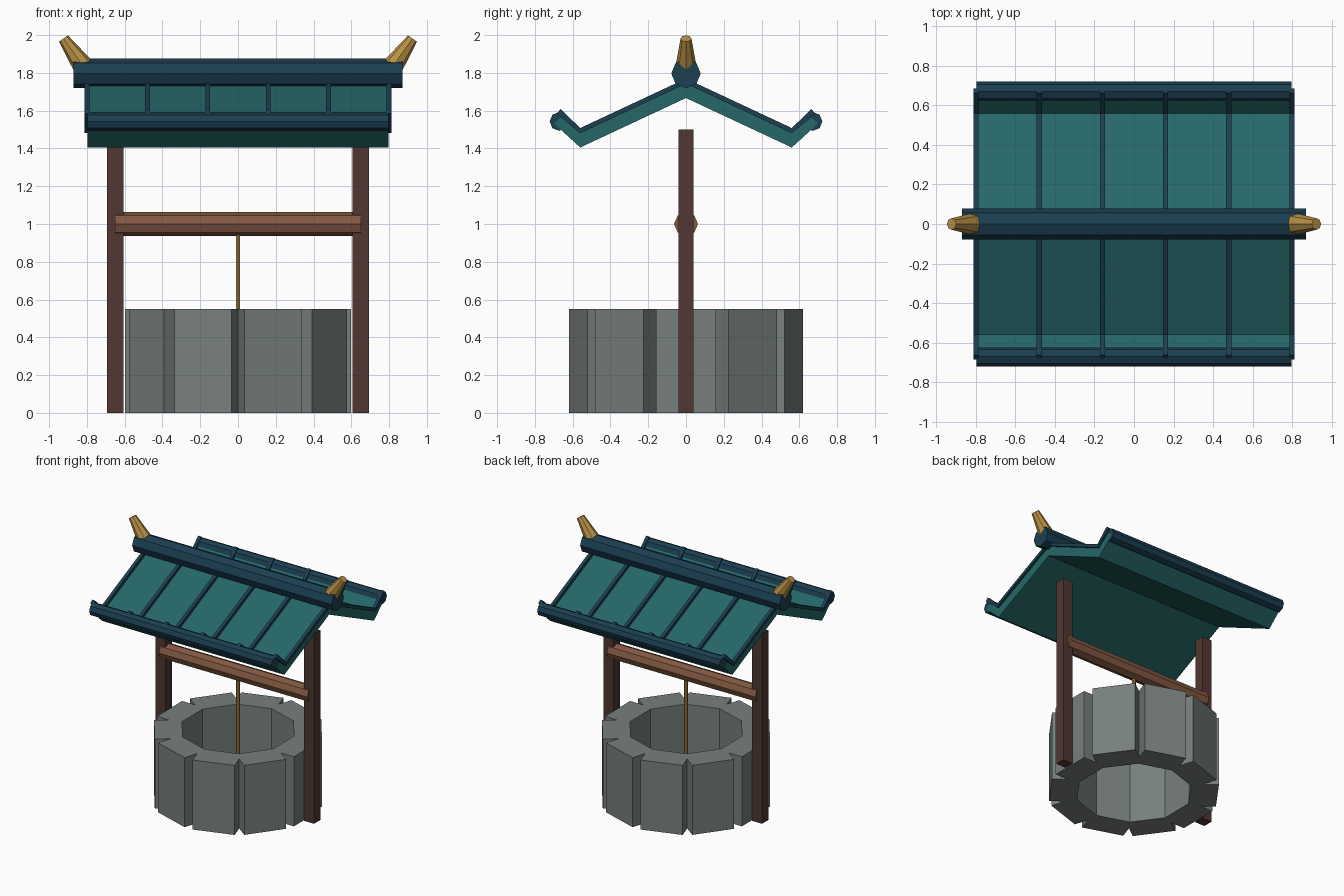
import bpy, bmesh, math
from mathutils import Vector

if "Cube" in bpy.data.objects:
    bpy.data.objects.remove(bpy.data.objects["Cube"])


def material(name, rgb):
    m = bpy.data.materials.new(name)
    m.diffuse_color = (*rgb, 1)
    m.use_nodes = True
    m.node_tree.nodes["Principled BSDF"].inputs["Base Color"].default_value = m.diffuse_color
    return m


STONE = material("stone", (0.185, 0.215, 0.205))
DARK_WOOD = material("dark_wood", (0.082, 0.038, 0.031))
WOOD = material("wood", (0.225, 0.098, 0.053))
ROPE = material("rope", (0.40, 0.24, 0.07))
TILE = material("tile", (0.019, 0.135, 0.138))
TRIM = material("trim", (0.011, 0.050, 0.083))
GOLD = material("gold", (0.485, 0.283, 0.060))


def finish(name, bm, mat):
    bmesh.ops.recalc_face_normals(bm, faces=bm.faces)
    me = bpy.data.meshes.new(name)
    bm.to_mesh(me)
    bm.free()
    me.materials.append(mat)
    ob = bpy.data.objects.new(name, me)
    bpy.context.collection.objects.link(ob)
    return ob


def slab(name, profile, x0, x1, mat):
    """Extrude a closed (y, z) profile from x0 to x1."""
    bm = bmesh.new()
    face = bm.faces.new([bm.verts.new((x0, y, z)) for y, z in profile])
    geo = bmesh.ops.extrude_face_region(bm, geom=[face])["geom"]
    verts = [g for g in geo if isinstance(g, bmesh.types.BMVert)]
    bmesh.ops.translate(bm, verts=verts, vec=(x1 - x0, 0, 0))
    return finish(name, bm, mat)


def octagon(y, z, r):
    return [(y + r * math.cos(k * math.pi / 4), z + r * math.sin(k * math.pi / 4))
            for k in range(8)]


def cone(name, a, b, ra, rb, sides, mat):
    """Tapered cylinder from point a to point b."""
    a, b = Vector(a), Vector(b)
    bm = bmesh.new()
    bmesh.ops.create_cone(bm, cap_ends=True, segments=sides, radius1=ra,
                          radius2=rb, depth=(b - a).length)
    bm.transform((b - a).to_track_quat('Z', 'Y').to_matrix().to_4x4())
    bmesh.ops.translate(bm, verts=bm.verts, vec=(a + b) / 2)
    return finish(name, bm, mat)


# Well ring: ten stones with V grooves between them, open through the middle
H, R_OUT, R_GROOVE, R_IN = 0.55, 0.62, 0.51, 0.42
bm = bmesh.new()


def ring_point(r, deg, z):
    t = math.radians(deg)
    return bm.verts.new((r * math.cos(t), r * math.sin(t), z))


for k in range(10):
    c = -72 + 36 * k
    plan = [(R_IN, c - 18), (R_GROOVE, c - 18), (R_OUT, c - 14.8),
            (R_OUT, c + 14.8), (R_GROOVE, c + 18), (R_IN, c + 18)]
    lo = [ring_point(r, d, 0) for r, d in plan]
    hi = [ring_point(r, d, H) for r, d in plan]
    bm.faces.new(lo[::-1])
    bm.faces.new(hi)
    for i in (1, 2, 3, 5):
        j = (i + 1) % 6
        bm.faces.new((lo[i], lo[j], hi[j], hi[i]))
bmesh.ops.remove_doubles(bm, verts=bm.verts, dist=0.0005)
finish("well_ring", bm, STONE)

# Posts, crossbeam and rope
for side, s in (("left", -1), ("right", 1)):
    slab(side + "_post", [(-0.04, 0), (0.04, 0), (0.04, 1.5), (-0.04, 1.5)],
         s * 0.65 - 0.0425, s * 0.65 + 0.0425, DARK_WOOD)
slab("crossbeam", octagon(0, 1.0, 0.063), -0.65, 0.65, WOOD)
cone("rope", (0, 0, 0.3), (0, 0, 0.98), 0.013, 0.013, 6, ROPE)

# Roof sheet with upturned eaves
top = [(0, 1.743), (0.56, 1.481), (0.65, 1.573)]
bottom = [(0.70, 1.533), (0.56, 1.405), (0, 1.667)]
half = top + bottom
mirrored = [(-y, z) for y, z in half[::-1]]
slab("roof_sheet", half + mirrored[1:-1], -0.797, 0.797, TILE)

# Ribs over the roof, six per slope
for k in range(6):
    x = -0.8 + 0.32 * k
    rib = [(0, 1.77), (0.56, 1.508), (0.663, 1.608),
           (0.685, 1.585), (0.56, 1.481), (0, 1.743)]
    back = [(-y, z) for y, z in rib[::-1]]
    slab("roof_rib_%d" % (k + 1), rib + back[1:-1], x - 0.013, x + 0.013, TRIM)

# Eave rolls and ridge
for side, s in (("front", -1), ("back", 1)):
    slab(side + "_eave_roll", octagon(s * 0.672, 1.543, 0.05), -0.797, 0.797, TRIM)
slab("ridge", octagon(0, 1.797, 0.078), -0.872, 0.872, TRIM)

# Ridge horns
for side, s in (("left", -1), ("right", 1)):
    cone(side + "_horn", (s * 0.802, 0, 1.810), (s * 0.924, 0, 1.982),
         0.06, 0.029, 8, GOLD)
